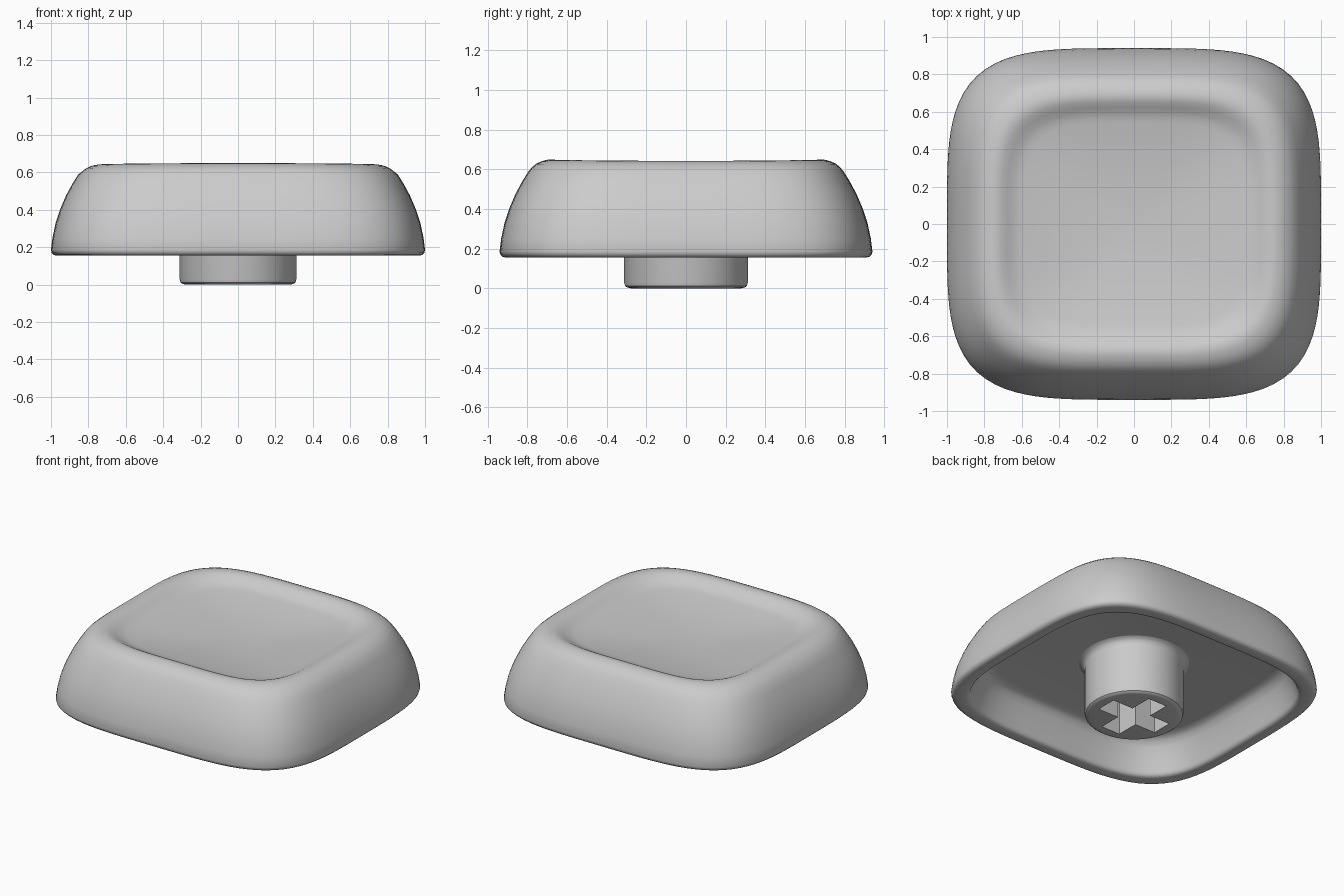
import bpy
import bmesh
from math import cos, sin, pi, radians

SEG = 128

cube = bpy.data.objects.get("Cube")
if cube:
    bpy.data.objects.remove(cube, do_unlink=True)

grey = bpy.data.materials.new("light_grey_plastic")
grey.use_nodes = True
colour = (0.6, 0.6, 0.6, 1)
grey.diffuse_color = colour
grey.node_tree.nodes["Principled BSDF"].inputs["Base Color"].default_value = colour


def squircle(half_x, half_y, z, sag=0):
    """Rounded square ring; sag lowers the left and right sides a little."""
    ring = []
    for i in range(SEG):
        c, s = cos(2 * pi * i / SEG), sin(2 * pi * i / SEG)
        r = (c ** 4 + s ** 4) ** -0.25
        ring.append((half_x * r * c, half_y * r * s, z - sag * c * c))
    return ring


def circle(radius, z):
    return [(radius * cos(2 * pi * i / SEG), radius * sin(2 * pi * i / SEG), z)
            for i in range(SEG)]


def loft(name, rings, start, end, angle):
    """Skin a list of rings and close both ends with a centre point."""
    bm = bmesh.new()
    loops = [[bm.verts.new(p) for p in ring] for ring in rings]
    for a, b in zip(loops, loops[1:]):
        for i in range(SEG):
            j = (i + 1) % SEG
            bm.faces.new((a[i], a[j], b[j], b[i]))
    for loop, z in ((loops[0], start), (loops[-1], end)):
        tip = bm.verts.new((0, 0, z))
        for i in range(SEG):
            bm.faces.new((loop[i], loop[(i + 1) % SEG], tip))
    bmesh.ops.recalc_face_normals(bm, faces=bm.faces)
    return finish(name, bm, angle)


def finish(name, bm, angle=30):
    mesh = bpy.data.meshes.new(name)
    bm.to_mesh(mesh)
    bm.free()
    mesh.materials.append(grey)
    obj = bpy.data.objects.new(name, mesh)
    bpy.context.collection.objects.link(obj)
    smooth(obj, angle)
    return obj


def smooth(obj, angle=30):
    bpy.ops.object.select_all(action="DESELECT")
    obj.select_set(True)
    bpy.context.view_layer.objects.active = obj
    bpy.ops.object.shade_smooth_by_angle(angle=radians(angle))


# Cap shell: inset from the base outline and height, from the cavity ceiling
# down the inner wall, round the lip and up the outside to the top rim
CEILING = 0.39
shell = [(0.24, CEILING), (0.2, 0.382), (0.175, 0.365), (0.155, 0.33),
         (0.125, 0.25), (0.105, 0.185), (0.1, 0.17), (0.09, 0.159), (0.075, 0.155),
         (0.03, 0.155), (0.015, 0.159), (0.004, 0.17), (0, 0.185),
         (0.008, 0.25), (0.025, 0.33), (0.05, 0.405), (0.08, 0.475),
         (0.115, 0.54), (0.145, 0.588), (0.165, 0.612), (0.185, 0.628),
         (0.21, 0.64), (0.235, 0.647)]
rings = [squircle(1 - d, 0.94 - d, z, 0.008 if z > 0.6 else 0) for d, z in shell]

# Scooped top: a rolled edge that runs into a shallow bowl
RIM_X, RIM_Y = 0.74, 0.68
BOWL, ROLL = 0.075, 0.028
for k in range(24):
    t = 1 - k / 24
    edge = min(1, (1 - t) / 0.16)
    roll = ROLL * edge * edge * (3 - 2 * edge)
    bowl = BOWL * (1 - t * t) * edge ** 0.5
    rings.append(squircle(RIM_X * t, RIM_Y * t, 0.65 - roll - bowl, 0.008 * t))
loft("cap_shell", rings, CEILING, 0.65 - ROLL - BOWL, 50)

# Stem with a rounded foot and a flared root
stem_profile = [(0.28, 0), (0.297, 0.004), (0.307, 0.012), (0.312, 0.028),
                (0.312, 0.345), (0.318, 0.367), (0.332, 0.383), (0.35, 0.391), (0.35, 0.42)]
stem = loft("stem", [circle(r, z) for r, z in stem_profile], 0, 0.42, 30)

# Cross-shaped socket cut into the foot of the stem
ARM, HALF, DEPTH = 0.23, 0.072, 0.3
bm = bmesh.new()
outline = []
for c, s in ((1, 0), (0, 1), (-1, 0), (0, -1)):
    for u, v in ((ARM, -HALF), (ARM, HALF), (HALF, HALF)):
        outline.append(bm.verts.new((u * c - v * s, u * s + v * c, -0.1)))
base = bm.faces.new(outline)
top = bmesh.ops.extrude_face_region(bm, geom=[base])["geom"]
for v in top:
    if isinstance(v, bmesh.types.BMVert):
        v.co.z = DEPTH
bmesh.ops.recalc_face_normals(bm, faces=bm.faces)
cutter = finish("socket_cutter", bm)
cutter.hide_render = True

cut = stem.modifiers.new("socket", "BOOLEAN")
cut.operation = "DIFFERENCE"
cut.solver = "EXACT"
cut.object = cutter
bpy.context.view_layer.objects.active = stem
bpy.ops.object.modifier_apply(modifier=cut.name)
bpy.data.objects.remove(cutter, do_unlink=True)
smooth(stem)
